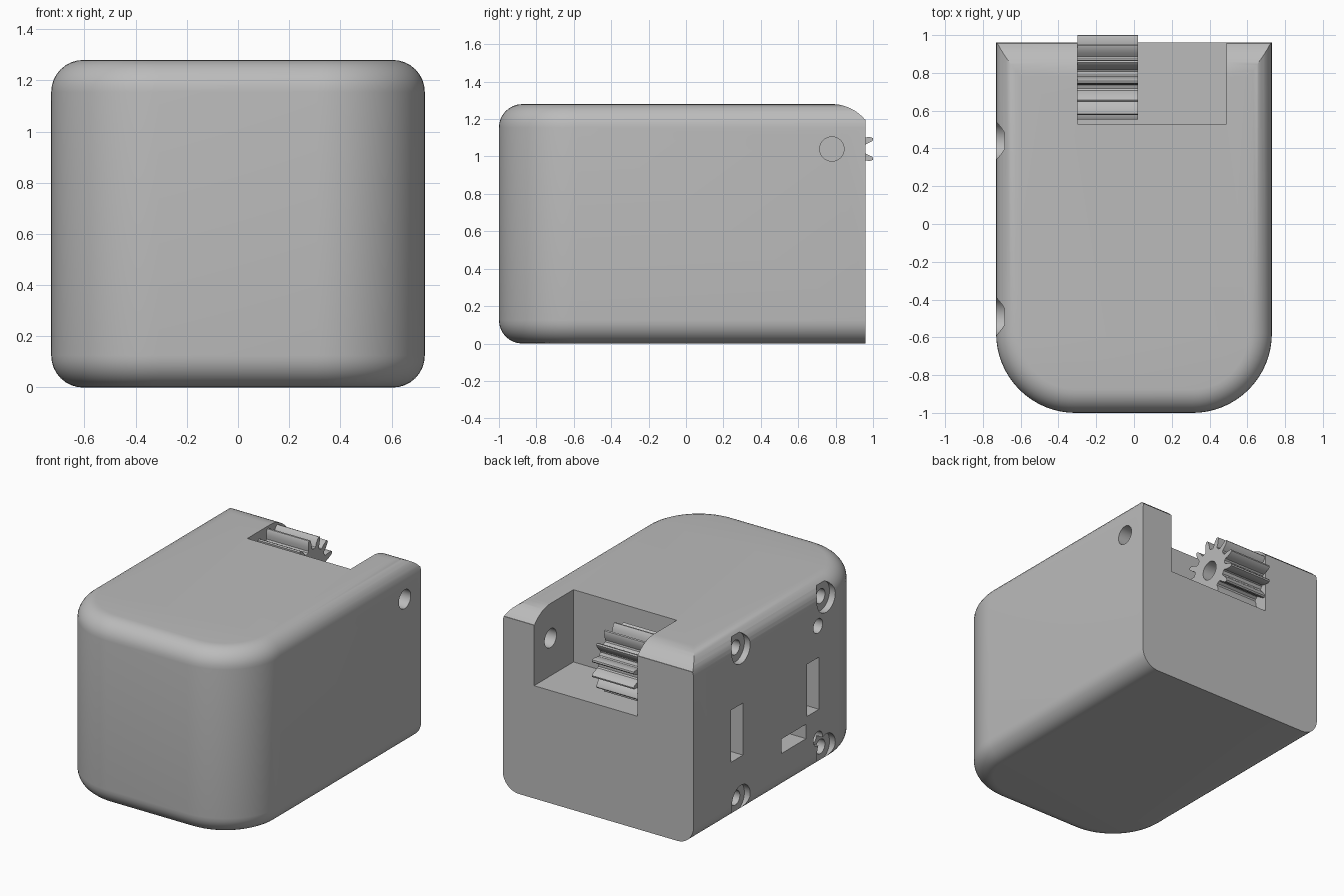
import bpy, bmesh
from math import sin, cos, pi, radians

cube = bpy.data.objects.get("Cube")
if cube:
    bpy.data.objects.remove(cube, do_unlink=True)

grey = bpy.data.materials.new("light_grey")
grey.use_nodes = True
grey.diffuse_color = (0.5, 0.5, 0.5, 1)
grey.node_tree.nodes["Principled BSDF"].inputs["Base Color"].default_value = (0.5, 0.5, 0.5, 1)

W, FRONT, BACK, H = 0.73, -1.0, 0.96, 1.28
PLAN_R, EDGE_R = 0.42, 0.125
AXLE_Y, AXLE_Z = 0.78, 1.04


def loft(name, loops):
    """Skin a stack of closed loops and cap both ends."""
    bm = bmesh.new()
    rings = [[bm.verts.new(p) for p in loop] for loop in loops]
    n = len(rings[0])
    for a, b in zip(rings, rings[1:]):
        for i in range(n):
            j = (i + 1) % n
            bm.faces.new((a[i], a[j], b[j], b[i]))
    bm.faces.new(rings[0][::-1])
    bm.faces.new(rings[-1])
    bmesh.ops.recalc_face_normals(bm, faces=bm.faces)
    mesh = bpy.data.meshes.new(name)
    bm.to_mesh(mesh)
    bm.free()
    mesh.materials.append(grey)
    obj = bpy.data.objects.new(name, mesh)
    bpy.context.collection.objects.link(obj)
    return obj


def prism(name, profile, x0, x1):
    """Extrude a (y, z) profile along x."""
    return loft(name, [[(x, y, z) for y, z in profile] for x in (x0, x1)])


def circle(y, z, r, n=32):
    return [(y + r * cos(2 * pi * i / n), z + r * sin(2 * pi * i / n)) for i in range(n)]


def rect(y0, y1, z0, z1):
    return [(y0, z0), (y1, z0), (y1, z1), (y0, z1)]


def cut(obj, profile, x0, x1):
    """Subtract an extruded profile, then discard the cutter."""
    cutter = prism("cutter", profile, x0, x1)
    cutter.hide_render = True
    mod = obj.modifiers.new("cut", 'BOOLEAN')
    mod.operation, mod.solver, mod.object = 'DIFFERENCE', 'EXACT', cutter
    bpy.context.view_layer.objects.active = obj
    bpy.ops.object.modifier_apply(modifier=mod.name)
    bpy.data.objects.remove(cutter, do_unlink=True)


def smooth(obj, angle):
    bpy.ops.object.select_all(action='DESELECT')
    obj.select_set(True)
    bpy.context.view_layer.objects.active = obj
    bpy.ops.object.shade_smooth_by_angle(angle=radians(angle))


def outline(inset, z, steps=16):
    """U-shaped plan: round front corners, square back corners."""
    r = PLAN_R - inset
    cx, cy = W - PLAN_R, FRONT + PLAN_R
    angles = [pi / 2 * i / steps for i in range(steps + 1)]
    right = [(cx + r * sin(a), cy - r * cos(a), z) for a in angles]
    right.append((W - inset, BACK, z))
    return right + [(-x, y, z) for x, y, z in reversed(right)]


# Housing shell with rounded top and bottom edges
arc = [pi / 2 * i / 8 for i in range(9)]
lower = [(EDGE_R * (1 - sin(a)), EDGE_R * (1 - cos(a))) for a in arc]
levels = lower + [(d, H - z) for d, z in reversed(lower)]
housing = loft("housing", [outline(d, z) for d, z in levels])

# Rounded top edge at the back
R = 0.23
swing = [radians(50) * i / 10 for i in range(11)]
edge = [(AXLE_Y + R * sin(a), H - R + R * cos(a)) for a in swing]
edge += [(BACK + 0.1, 1.2), (BACK + 0.1, H + 0.1), (AXLE_Y, H + 0.1)]
cut(housing, edge, -1, 1)

# Gear pocket and axle hole
cut(housing, rect(0.53, 1.2, 0.78, 1.5), -0.30, 0.49)
cut(housing, circle(AXLE_Y, AXLE_Z, 0.065), 0.4, 0.9)

# Counterbored screw holes at the four corners of the mounting side
for y in (0.44, -0.49):
    for z in (0.12, H - 0.12):
        cut(housing, circle(y, z, 0.1), -0.9, -W + 0.045)
        cut(housing, circle(y, z, 0.05), -0.9, -W + 0.3)

# Locating holes
for z in (0.22, 1.0):
    cut(housing, circle(-0.4, z, 0.05), -0.9, -W + 0.2)

# Slots on the mounting side
for slot in (rect(0.42, 0.55, 0.42, 0.78),
             rect(-0.41, -0.28, 0.42, 0.78),
             rect(-0.27, 0.0, 0.27, 0.37)):
    cut(housing, slot, -0.9, -W + 0.2)
smooth(housing, 25)

# Pinion gear with tapered teeth and a bore
TEETH = 13
tooth = [(-0.36, 0.152), (-0.25, 0.16), (-0.21, 0.185), (-0.12, 0.215),
         (-0.05, 0.226), (0.05, 0.226), (0.12, 0.215), (0.21, 0.185),
         (0.25, 0.16), (0.36, 0.152)]
gear_profile = []
for k in range(TEETH):
    for offset, r in tooth:
        a = (k + 0.5 + offset) * 2 * pi / TEETH
        gear_profile.append((AXLE_Y + r * cos(a), AXLE_Z + r * sin(a)))
pinion = prism("pinion_gear", gear_profile, -0.30, 0.02)
cut(pinion, circle(AXLE_Y, AXLE_Z, 0.065), -0.5, 0.2)
smooth(pinion, 30)
